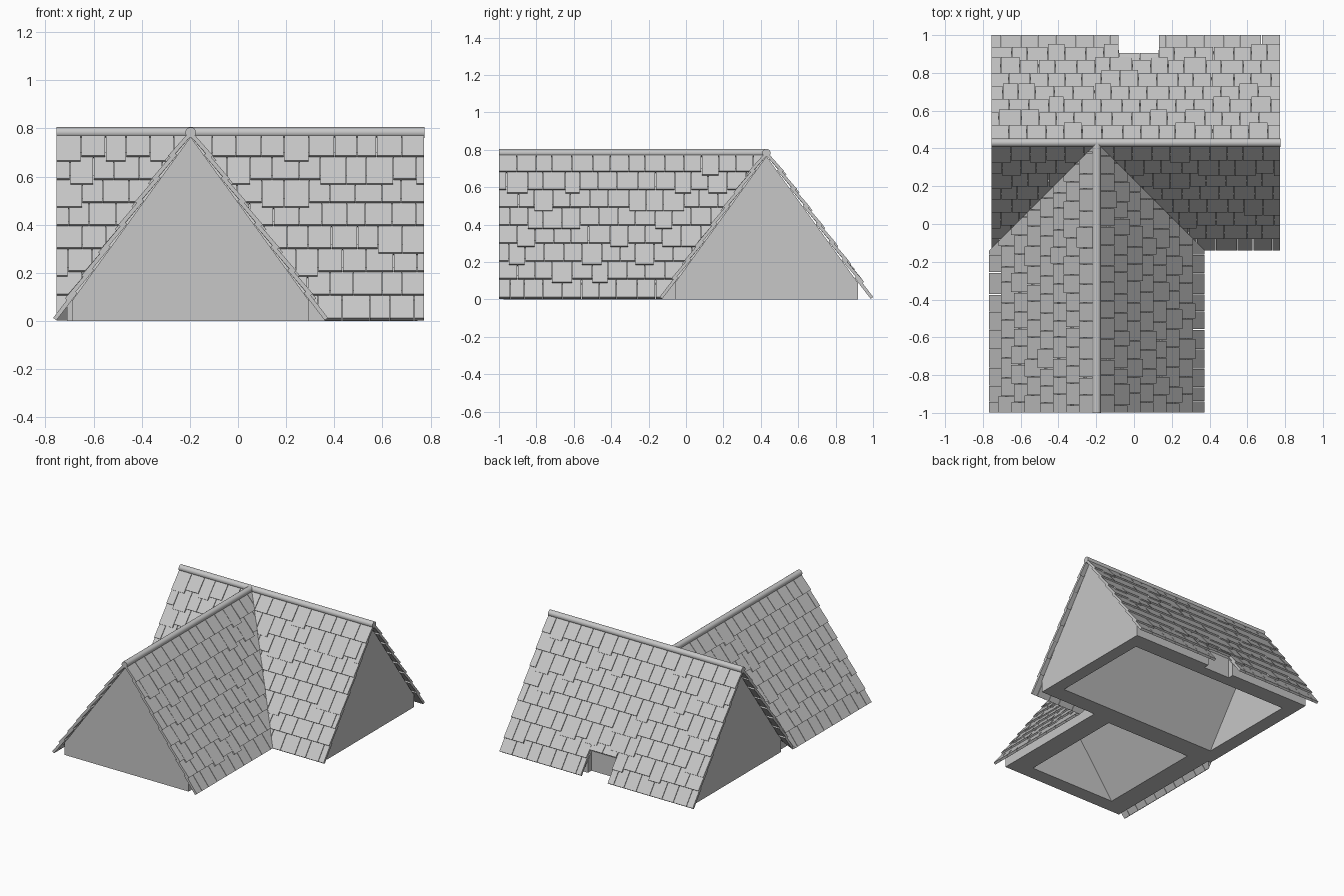
import bpy, bmesh, random
from mathutils import Vector

random.seed(4)
cube = bpy.data.objects.get("Cube")
if cube:
    bpy.data.objects.remove(cube, do_unlink=True)

grey = bpy.data.materials.new("roof grey")
grey.use_nodes = True
grey.diffuse_color = (0.57, 0.57, 0.57, 1)
grey.node_tree.nodes["Principled BSDF"].inputs["Base Color"].default_value = grey.diffuse_color

# Shared layout: both ridges meet at the apex
APEX = Vector((-0.197, 0.43, 0.765))
RUN, RISE = 0.553, 0.765
LENGTH = (RUN ** 2 + RISE ** 2) ** 0.5
X0, X1, Y0 = -0.755, 0.775, -1.0
ROWS, TILE_W, GAP = 8, 0.098, 0.003
X, Y, Z = Vector((1, 0, 0)), Vector((0, 1, 0)), Vector((0, 0, 1))
NOTCH = (-0.08, 0.13, 0.88)


def finish(bm, name):
    bmesh.ops.recalc_face_normals(bm, faces=bm.faces)
    mesh = bpy.data.meshes.new(name)
    bm.to_mesh(mesh)
    bm.free()
    obj = bpy.data.objects.new(name, mesh)
    bpy.context.collection.objects.link(obj)
    mesh.materials.append(grey)
    return obj


def hexahedron(bm, low, high):
    """Solid between two matching rings of corners."""
    a = [bm.verts.new(p) for p in low]
    b = [bm.verts.new(p) for p in high]
    bm.faces.new(a[::-1])
    bm.faces.new(b)
    for i in range(len(a)):
        j = (i + 1) % len(a)
        bm.faces.new((a[i], a[j], b[j], b[i]))


def tile_edges(start, end, row, extra):
    """Staggered, slightly uneven joints along one course."""
    edges = [start]
    u = start + TILE_W * (0.5 if row % 2 else 1)
    while u < end - 0.035:
        edges.append(u + random.uniform(-0.012, 0.012))
        u += TILE_W
    edges = [e for e in edges if all(abs(e - x) > 0.03 for x in extra)]
    return sorted(edges + list(extra) + [end])


def tiled_slope(name, along, down, start, end, clip=None, notch=None):
    origin = APEX - along * APEX.dot(along)
    fall = (down * RUN - Z * RISE) / LENGTH
    normal = (down * RISE + Z * RUN) / LENGTH
    step = LENGTH / ROWS
    bm = bmesh.new()
    for row in range(ROWS):
        cut = notch[:2] if notch and row >= ROWS - 2 else ()
        edges = tile_edges(start, end, row, cut)
        for a, b in zip(edges, edges[1:]):
            top = max(0, row * step - 0.025)
            bottom = (row + 1) * step
            if row < ROWS - 1 and random.random() < 0.22:
                bottom += 0.024
            if cut and cut[0] < (a + b) / 2 < cut[1]:
                bottom = min(bottom, (notch[2] - APEX.y) * LENGTH / RUN)
                if bottom - top < 0.01:
                    continue
            lift = 0.012 if row < ROWS - 1 else 0.004

            def ring(thick):
                spots = ((a + GAP / 2, top, 0), (b - GAP / 2, top, 0),
                         (b - GAP / 2, bottom, lift), (a + GAP / 2, bottom, lift))
                return [origin + along * u + fall * v + normal * (h + thick)
                        for u, v, h in spots]
            hexahedron(bm, ring(0.001), ring(0.018))
    # Trim along the valley
    if clip:
        result = bmesh.ops.bisect_plane(
            bm, geom=bm.verts[:] + bm.edges[:] + bm.faces[:],
            plane_co=APEX, plane_no=clip, clear_outer=True)
        cuts = [g for g in result["geom_cut"] if isinstance(g, bmesh.types.BMEdge)]
        bmesh.ops.holes_fill(bm, edges=cuts, sides=0)
    return finish(bm, name)


# Tiled slopes
tiled_slope("main_back_tiles", X, Y, X0, X1, notch=NOTCH)
tiled_slope("main_front_left_tiles", X, -Y, APEX.x, X1, clip=-X - Y)
tiled_slope("main_front_right_tiles", X, -Y, X0, APEX.x, clip=X - Y)
tiled_slope("wing_left_tiles", Y, X, Y0, APEX.y, clip=X + Y)
tiled_slope("wing_right_tiles", Y, -X, Y0, APEX.y, clip=Y - X)


def gable_body(name, place, start, end, hole, hole_half, half=0.49):
    """Gabled block, hollowed from below; place maps (across, along, z)."""
    slope = RISE / RUN
    shoulder = RISE - half * slope
    outer = [(-half, 0), (-half, shoulder), (0, RISE), (half, shoulder), (half, 0)]
    inner = [(-hole_half, 0), (0, hole_half * slope), (hole_half, 0)]
    bm = bmesh.new()

    def ring(profile, at):
        return [bm.verts.new(place(c, at(z), z)) for c, z in profile]
    o0, o1 = ring(outer, lambda z: start), ring(outer, end)
    i0, i1 = ring(inner, lambda z: hole[0]), ring(inner, lambda z: hole[1])
    for a, b in ((o0, o1), (i0, i1)):
        for k in range(len(a) - 1):
            bm.faces.new((a[k], a[k + 1], b[k + 1], b[k]))
    for r in (o0, i0, i1):
        bm.faces.new(r)
    # The far end may bend where it follows the other roof
    bm.faces.new(o1[1:4])
    bm.faces.new((o1[0], o1[1], o1[3], o1[4]))
    # Underside rim
    for k, m in ((0, 0), (-1, -1)):
        bm.faces.new((o0[k], o1[k], i1[m], i0[m]))
    for o, i in ((o0, i0), (o1, i1)):
        bm.faces.new((o[0], o[-1], i[-1], i[0]))
    return finish(bm, name)


# Walls and hollow underside
main_body = gable_body("main_body", lambda c, s, z: Vector((s, APEX.y + c, z)),
                       -0.71, lambda z: 0.745, (-0.61, 0.655), 0.37)
gable_body("wing_body", lambda c, s, z: Vector((APEX.x + c, s, z)), -0.975,
           lambda z: max(-0.055, APEX.y - (RISE - z) * RUN / RISE + 0.005),
           (-0.87, -0.09), 0.34)

# Notch in the back eave
bm = bmesh.new()
corners = [(NOTCH[0], NOTCH[2]), (NOTCH[1], NOTCH[2]), (NOTCH[1], 1.1), (NOTCH[0], 1.1)]
hexahedron(bm, [(x, y, -0.1) for x, y in corners], [(x, y, 0.4) for x, y in corners])
cutter = finish(bm, "notch_cutter")
cutter.hide_render = True
cutter.hide_viewport = True
cut = main_body.modifiers.new("notch", "BOOLEAN")
cut.operation, cut.solver, cut.object = "DIFFERENCE", "EXACT", cutter


def ridge(name, start, end):
    axis = end - start
    bpy.ops.mesh.primitive_cylinder_add(
        vertices=16, radius=0.022, depth=axis.length, location=(start + end) / 2,
        rotation=axis.to_track_quat("Z", "Y").to_euler())
    obj = bpy.context.object
    obj.name = name
    obj.data.materials.append(grey)
    bpy.ops.object.shade_smooth_by_angle()


# Ridge caps
RZ = 0.783
ridge("main_ridge", Vector((X0, APEX.y, RZ)), Vector((X1, APEX.y, RZ)))
ridge("wing_ridge", Vector((APEX.x, Y0, RZ)), Vector((APEX.x, APEX.y, RZ)))
